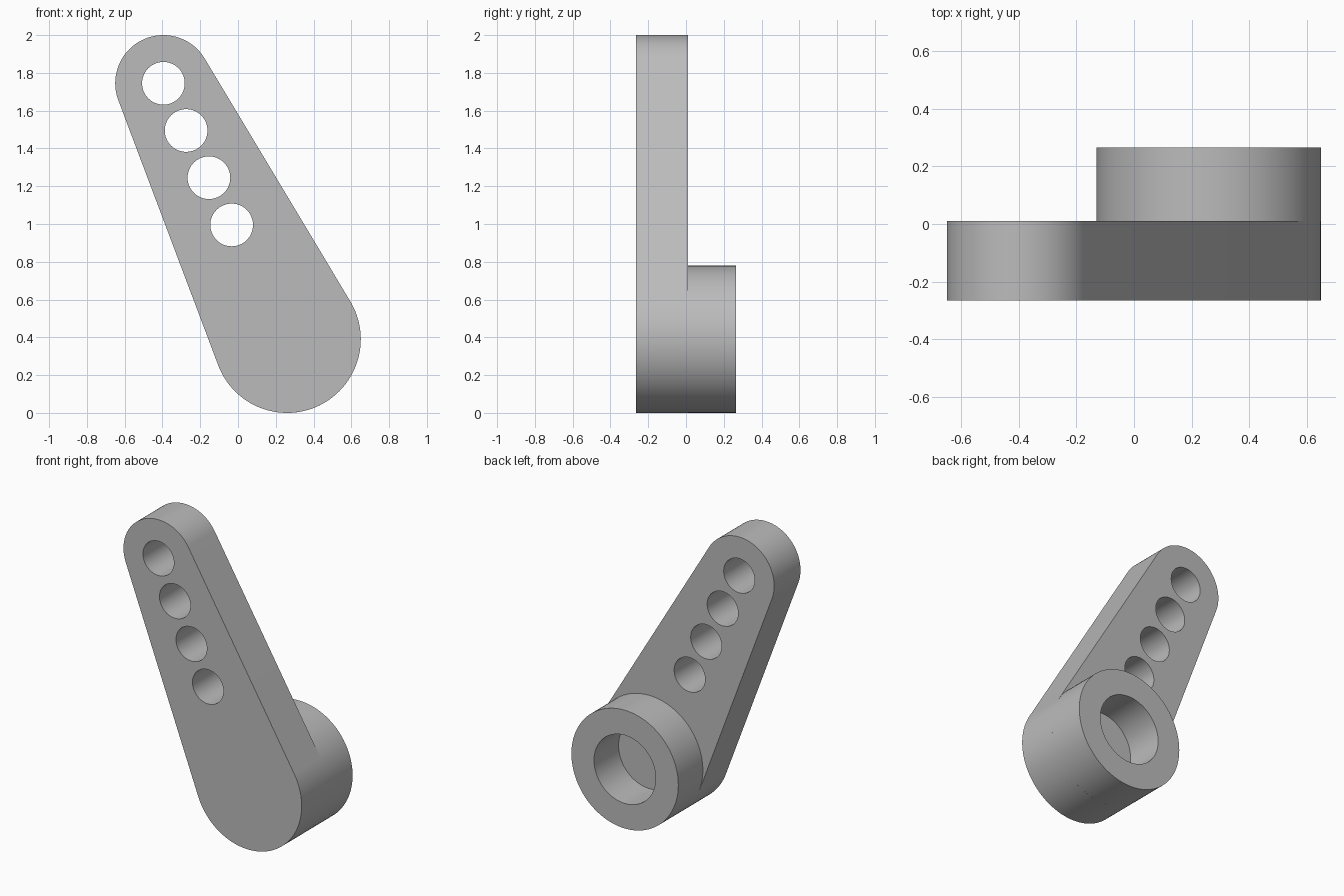
import bpy
import bmesh
from math import acos, atan2, cos, hypot, pi, radians, sin

cube = bpy.data.objects.get("Cube")
if cube:
    bpy.data.objects.remove(cube)

# Material
grey = bpy.data.materials.new("plain grey")
grey.use_nodes = True
colour = (0.5, 0.5, 0.5, 1)
grey.diffuse_color = colour
grey.node_tree.nodes["Principled BSDF"].inputs["Base Color"].default_value = colour

# Main dimensions, as (x, z) centres and y depths
HUB, HUB_R = (0.26, 0.39), 0.39
TIP, TIP_R = (-0.395, 1.745), 0.255
HOLE_R, HOLE_COUNT, HOLE_STEP = 0.113, 4, (0.1205, -0.25)
SOCKET_R = 0.225
FRONT, MIDDLE, BACK = -0.265, 0.01, 0.266


def arc(centre, radius, start, end, steps):
    return [(centre[0] + radius * cos(start + (end - start) * i / steps),
             centre[1] + radius * sin(start + (end - start) * i / steps))
            for i in range(steps + 1)]


def circle(centre, radius, steps=96):
    return arc(centre, radius, 0, 2 * pi, steps)[:-1]


def extrude_profile(name, loops, y0, y1, keep_start=True):
    """Fill an outline with holes, then extrude it from y0 to y1."""
    bm = bmesh.new()
    edges = []
    for loop in loops:
        verts = [bm.verts.new((x, y0, z)) for x, z in loop]
        edges += [bm.edges.new((verts[i - 1], v)) for i, v in enumerate(verts)]
    bmesh.ops.triangle_fill(bm, edges=edges, use_beauty=True, normal=(0, -1, 0))
    start = list(bm.faces)
    result = bmesh.ops.extrude_face_region(bm, geom=start, use_keep_orig=True)
    moved = [g for g in result["geom"] if isinstance(g, bmesh.types.BMVert)]
    bmesh.ops.translate(bm, verts=moved, vec=(0, y1 - y0, 0))
    bmesh.ops.recalc_face_normals(bm, faces=bm.faces)
    if not keep_start:
        hidden = [f for f in bm.faces
                  if all(abs(v.co.y - y0) < 1e-5 for v in f.verts)]
        bmesh.ops.delete(bm, geom=hidden, context="FACES_ONLY")
    mesh = bpy.data.meshes.new(name)
    bm.to_mesh(mesh)
    bm.free()
    mesh.materials.append(grey)
    obj = bpy.data.objects.new(name, mesh)
    bpy.context.collection.objects.link(obj)
    bpy.ops.object.select_all(action="DESELECT")
    obj.select_set(True)
    bpy.context.view_layer.objects.active = obj
    bpy.ops.object.shade_smooth_by_angle(angle=radians(30))
    return obj


# Tapered arm: two arcs joined by their common tangents, with a row of holes
dx, dz = HUB[0] - TIP[0], HUB[1] - TIP[1]
heading = atan2(dz, dx)
spread = acos((TIP_R - HUB_R) / hypot(dx, dz))
outline = (arc(HUB, HUB_R, heading - spread, heading + spread, 64)
           + arc(TIP, TIP_R, heading + spread, heading + 2 * pi - spread, 64))
holes = [circle((TIP[0] + i * HOLE_STEP[0], TIP[1] + i * HOLE_STEP[1]), HOLE_R, 64)
         for i in range(HOLE_COUNT)]
extrude_profile("arm", [outline] + holes, FRONT, MIDDLE)

# Round hub on the back, with a blind socket that ends at the arm
extrude_profile("hub", [circle(HUB, HUB_R), circle(HUB, SOCKET_R)],
                MIDDLE, BACK, keep_start=False)
